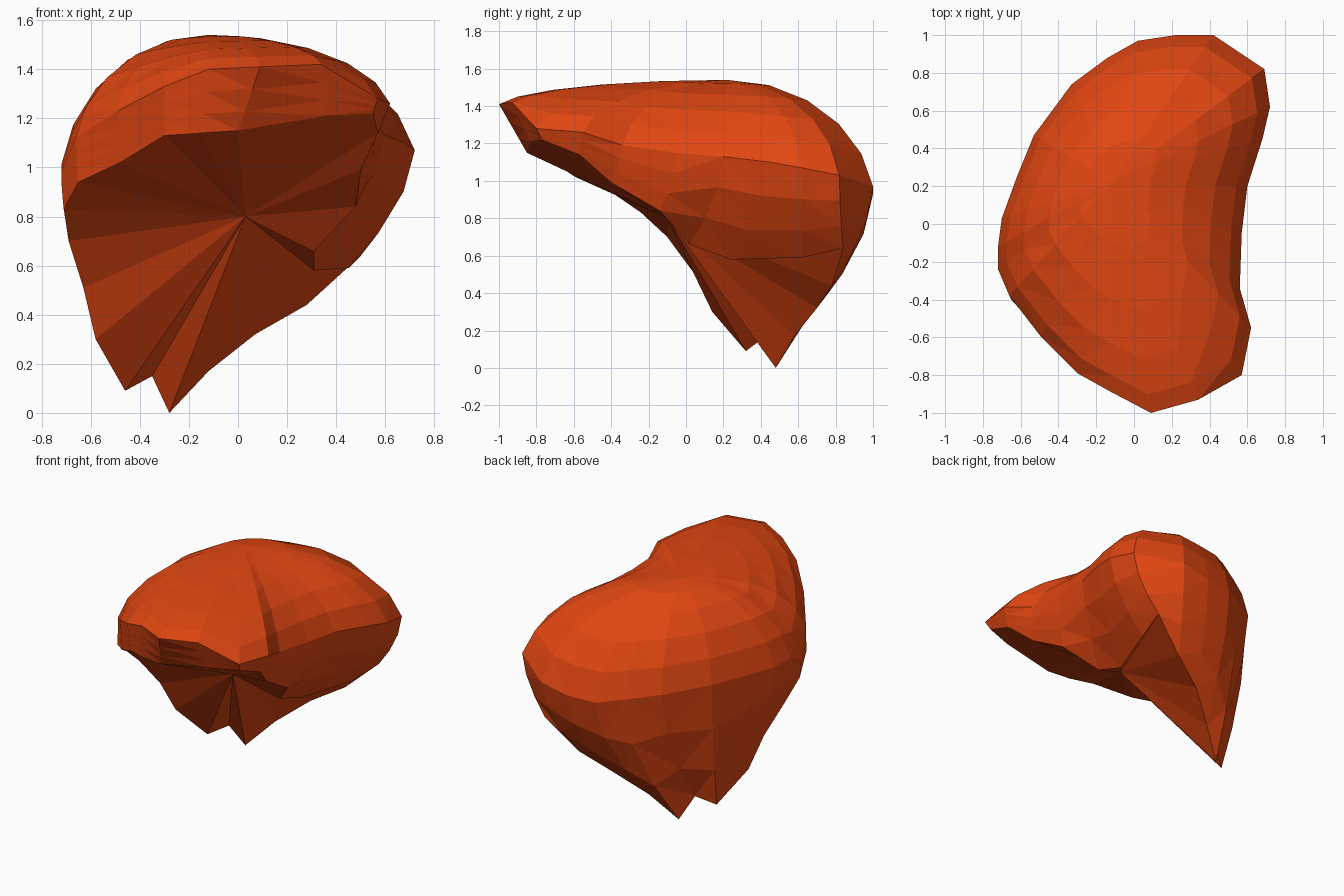
import bpy
import bmesh
import math
from mathutils import Vector

# Remove the default cube only
default_cube = bpy.data.objects.get("Cube")
if default_cube:
    bpy.data.objects.remove(default_cube, do_unlink=True)

# One flat colour
orange = bpy.data.materials.new("burnt orange")
orange.use_nodes = True
colour = (0.76, 0.062, 0.006, 1.0)
orange.diffuse_color = colour
shader = orange.node_tree.nodes["Principled BSDF"]
shader.inputs["Base Color"].default_value = colour
shader.inputs["Roughness"].default_value = 0.8


def loop_points(*coords):
    """Turn points given in hundredths of a unit into vectors."""
    return [Vector(c) / 100 for c in coords]


# Widest outline of the cap, from the front tip round by the left side
wide_loop = loop_points(
    (9, -100, 141), (34, -93, 142), (57, -80, 128), (62, -55, 126),
    (56, -34, 119), (57, -5, 115), (60, 20, 113), (68, 45, 110),
    (72, 62, 107), (69, 82, 103), (42, 100, 97), (22, 100, 93),
    (2, 97, 92), (-14, 88, 95), (-33, 74, 98), (-53, 47, 100),
    (-62, 25, 100), (-70, 3, 100), (-72, -12, 101), (-72, -24, 98),
    (-66, -38, 112), (-49, -60, 123), (-30, -79, 133), (-12, -89, 140))

# Edge of the hollow opening: fringe, side, nape and twin-pointed tail
opening_loop = loop_points(
    (0, -85, 115), (36, -83, 121), (55, -77, 122), (57, -57, 114),
    (50, -40, 99), (48, -14, 84), (31, 2, 66), (31, 24, 58),
    (45, 62, 59), (50, 84, 64), (28, 78, 44), (7, 70, 32),
    (-12, 58, 17), (-28, 48, 0), (-35, 40, 15), (-46, 32, 9),
    (-58, 14, 30), (-63, 4, 51), (-69, -10, 70), (-71, -24, 83),
    (-65, -40, 94), (-48, -59, 102), (-30, -76, 113), (-15, -82, 114))

crown = Vector((-0.12, 0.22, 1.54))
hollow_centre = Vector((0.03, -0.1, 0.8))


def blend(start, end, plan, height):
    """Move from start to end by separate plan and height fractions."""
    p = start.lerp(end, plan)
    p.z = start.z + (end.z - start.z) * height
    return p


bm = bmesh.new()


def add_ring(points):
    return [bm.verts.new(p) for p in points]


def bridge(first, second):
    count = len(first)
    for i in range(count):
        j = (i + 1) % count
        bm.faces.new((first[i], first[j], second[j], second[i]))


def cap(ring, point):
    tip = bm.verts.new(point)
    for i, v in enumerate(ring):
        bm.faces.new((v, ring[(i + 1) % len(ring)], tip))


# Rounded dome above the widest outline
wide = add_ring(wide_loop)
previous = wide
for t in (0.2, 0.4, 0.6, 0.8):
    angle = t * math.pi / 2
    plan = 0.79 * (1 - math.cos(angle)) + 0.21 * t
    ring = add_ring(blend(p, crown, plan, math.sin(angle)) for p in wide_loop)
    bridge(previous, ring)
    previous = ring
cap(previous, crown)

# Wall down to the opening: straight under the fringe, bulging elsewhere
previous = wide
for t in (0.35, 0.7):
    ring = add_ring(blend(w, o, t if w.y < -0.5 else t ** 1.7, t)
                    for w, o in zip(wide_loop, opening_loop))
    bridge(previous, ring)
    previous = ring
opening = add_ring(opening_loop)
bridge(previous, opening)

# Hollow underside
previous = opening
for t in (0.35, 0.7):
    ring = add_ring(blend(o, hollow_centre, t, t) for o in opening_loop)
    bridge(previous, ring)
    previous = ring
cap(previous, hollow_centre)

# Faceted surface
bmesh.ops.triangulate(bm, faces=bm.faces[:], quad_method="SHORT_EDGE")
bmesh.ops.recalc_face_normals(bm, faces=bm.faces[:])
mesh = bpy.data.meshes.new("swept_hair")
bm.to_mesh(mesh)
bm.free()
mesh.materials.append(orange)
hair = bpy.data.objects.new("swept_hair", mesh)
bpy.context.collection.objects.link(hair)
